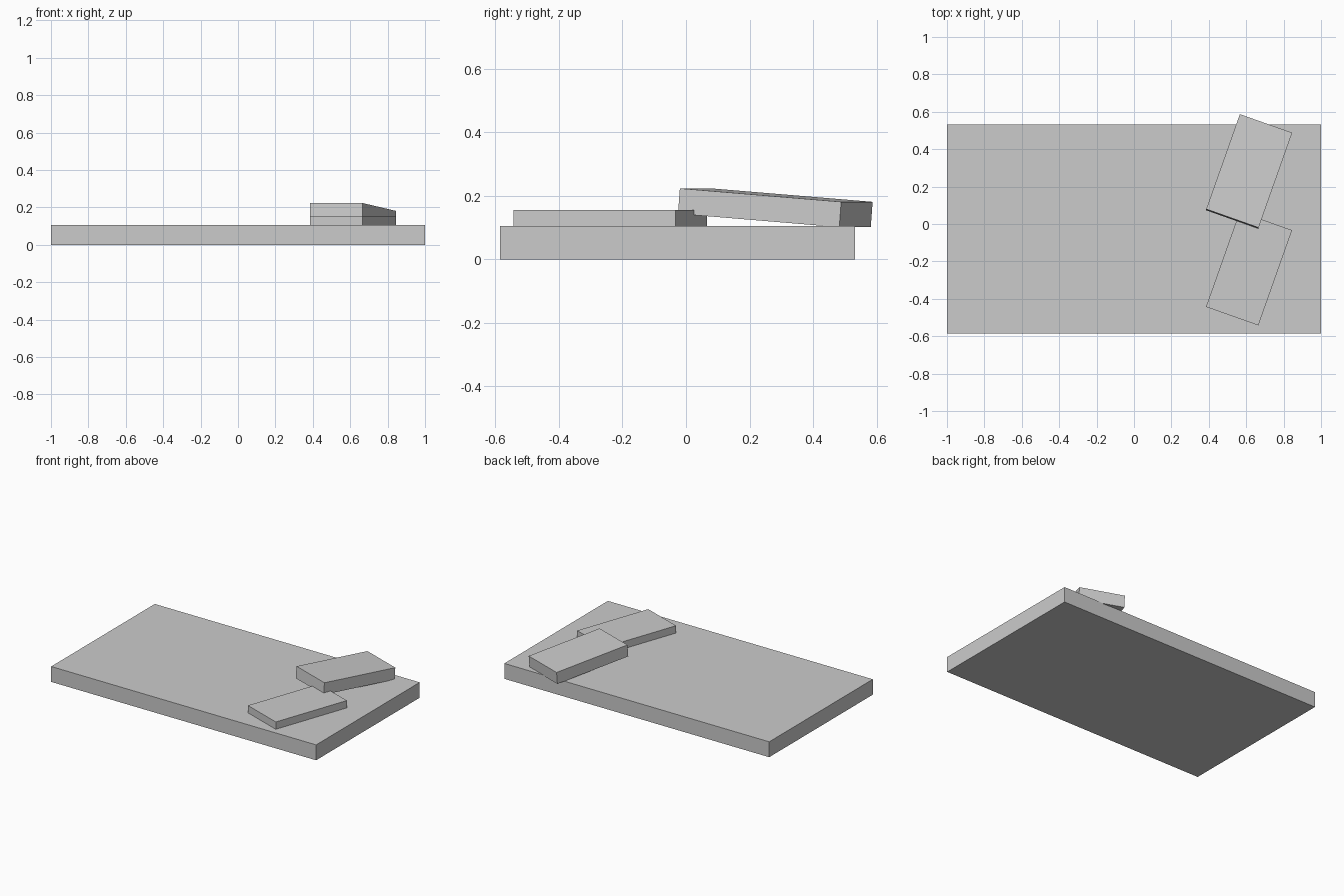
import bpy
from math import radians

if "Cube" in bpy.data.objects:
    bpy.data.objects.remove(bpy.data.objects["Cube"])


def box(name, size, centre, tilt=0.0, turn=0.0):
    bpy.ops.mesh.primitive_cube_add(size=1, location=centre)
    ob = bpy.context.object
    ob.name = name
    ob.scale = size
    ob.rotation_euler = (radians(tilt), 0, radians(turn))
    return ob


# Wide base slab
box("base_slab", (2.0, 1.117, 0.105), (0, -0.0275, 0.0525))

# Thin block lying flat, turned on the slab
box("lower_block", (0.297, 0.54, 0.05), (0.615, -0.238, 0.13), turn=-19.5)

# Thicker block leaning on the lower one, overhanging the back edge
box("leaning_block", (0.297, 0.54, 0.08), (0.615, 0.281, 0.162), tilt=-4.5, turn=-19.5)
